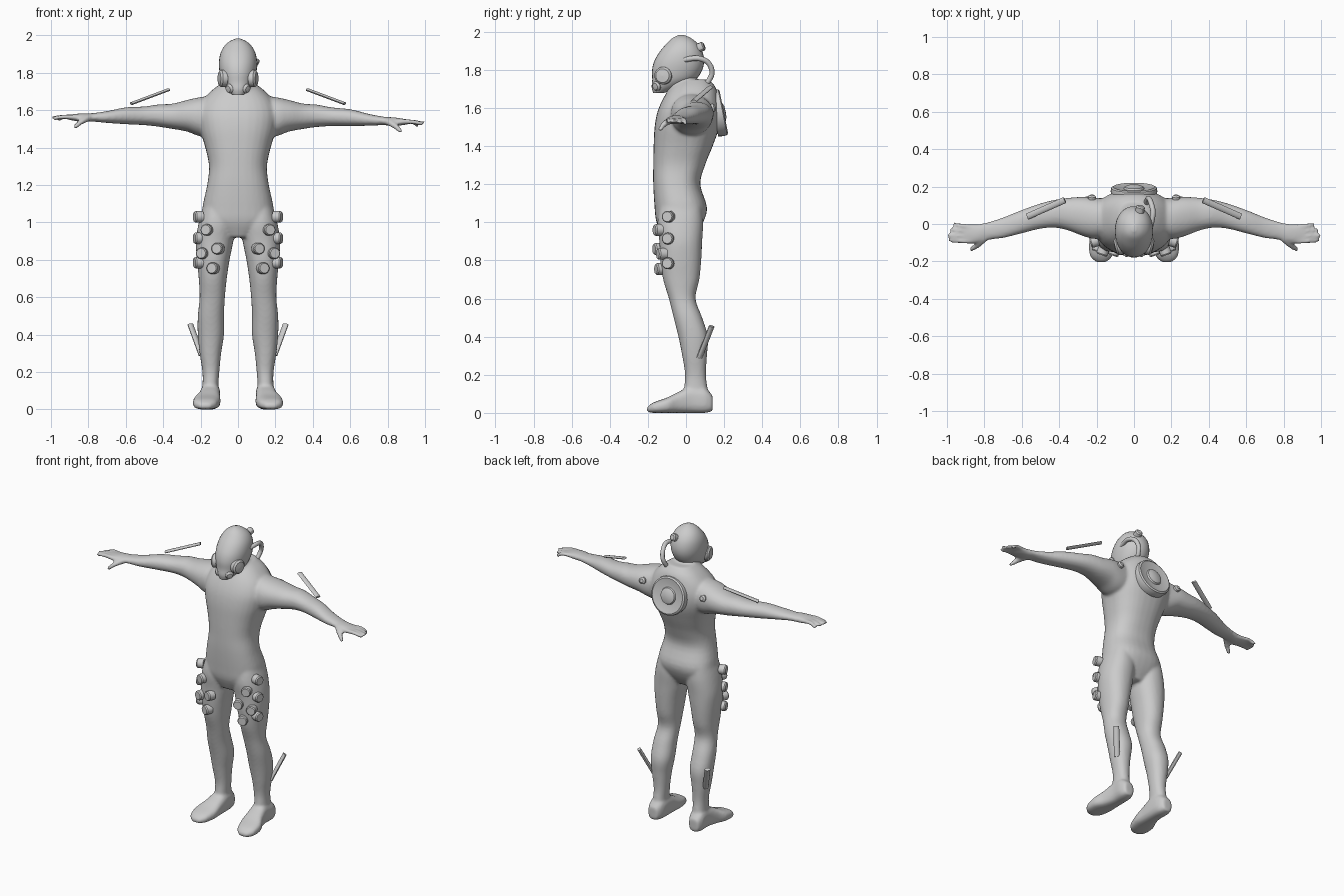
import bpy, bmesh, math
from mathutils import Vector

grey = bpy.data.materials.new("light grey")
grey.diffuse_color = (0.6, 0.6, 0.6, 1)


def finish(name, bm, angle=40):
    bmesh.ops.recalc_face_normals(bm, faces=bm.faces[:])
    me = bpy.data.meshes.new(name)
    bm.to_mesh(me)
    bm.free()
    me.materials.append(grey)
    for p in me.polygons:
        p.use_smooth = True
    me.set_sharp_from_angle(angle=math.radians(angle))
    ob = bpy.data.objects.new(name, me)
    bpy.context.collection.objects.link(ob)
    return ob


def refine(rows, steps):
    """Catmull-Rom interpolation between rows of numbers."""
    out, n = [], len(rows)
    for i in range(n - 1):
        p = [rows[max(i - 1, 0)], rows[i], rows[i + 1], rows[min(i + 2, n - 1)]]
        for k in range(steps):
            t = k / steps
            out.append([0.5 * (2*b + (c-a)*t + (2*a-5*b+4*c-d)*t*t + (3*b-a-3*c+d)*t**3)
                        for a, b, c, d in zip(*p)])
    return out + [list(rows[-1])]


def skin(bm, rings):
    vs = [[bm.verts.new(c) for c in r] for r in rings]
    n = len(vs[0])
    for a, b in zip(vs, vs[1:]):
        for i in range(n):
            bm.faces.new((a[i], a[(i+1) % n], b[(i+1) % n], b[i]))
    bm.faces.new(vs[0])
    bm.faces.new(vs[-1])


def loft(bm, axis, rows, side=1, power=2.2, n=32, tilt=0.0):
    """Rows hold (position, u min, u max, v min, v max) along an axis."""
    rings = []
    for t, u0, u1, v0, v1 in refine(rows, 4):
        ring = []
        for i in range(n):
            a = 2 * math.pi * i / n
            c, s = math.cos(a), math.sin(a)
            u = (u0+u1)/2 + (u1-u0)/2 * math.copysign(abs(c)**(2/power), c)
            v = (v0+v1)/2 + (v1-v0)/2 * math.copysign(abs(s)**(2/power), s)
            x, y, z = {'x': (t, u, v), 'y': (u, t, v), 'z': (u, v, t)}[axis]
            ring.append((x*side, y, z + tilt * max(0, x - 0.4)))
        rings.append(ring)
    skin(bm, rings)


def sweep(bm, pts, radii, n=12, steps=4):
    """Tube through points; radii holds (width, thickness) at start and end."""
    pts = [Vector(p) for p in refine(pts, steps)]
    rings = []
    for i, p in enumerate(pts):
        d = pts[min(i+1, len(pts)-1)] - pts[max(i-1, 0)]
        q = d.to_track_quat('Z', 'Y')
        f = i / (len(pts) - 1)
        w, h = [a + (b-a)*f for a, b in zip(*radii)]
        rings.append([p + q @ Vector((w*math.cos(2*math.pi*k/n), h*math.sin(2*math.pi*k/n), 0))
                      for k in range(n)])
    skin(bm, rings)


def lathe(name, profile, pos, normal, n=24):
    """Turned part: profile of (radius, height) along a normal."""
    bm = bmesh.new()
    q = Vector(normal).to_track_quat('Z', 'Y')
    skin(bm, [[Vector(pos) + q @ Vector((r*math.cos(2*math.pi*k/n), r*math.sin(2*math.pi*k/n), h))
               for k in range(n)] for r, h in profile])
    return finish(name, bm, 30)


# Body: torso, neck, limbs, feet and hands fused into one skin
TORSO = [(.92, -.08, .08, -.12, .04), (1.0, -.185, .185, -.155, .09), (1.08, -.19, .19, -.165, .11),
         (1.2, -.165, .165, -.172, .075), (1.3, -.155, .155, -.172, .10), (1.4, -.175, .175, -.17, .14),
         (1.5, -.205, .205, -.165, .175), (1.58, -.215, .215, -.15, .182), (1.65, -.19, .19, -.12, .172),
         (1.71, -.135, .135, -.08, .155), (1.75, -.08, .08, -.04, .12)]
NECK = [(1.58, -.1, .1, -.1, .06), (1.68, -.08, .08, -.1, .06), (1.78, -.07, .07, -.1, .05)]
LEG = [(.05, .1, .195, 0, .13), (.12, .105, .19, -.01, .115), (.2, .1, .19, -.005, .105),
       (.3, .09, .205, -.02, .11), (.4, .075, .215, -.04, .115), (.5, .075, .215, -.065, .085),
       (.6, .07, .205, -.09, .05), (.7, .06, .21, -.12, .07), (.8, .045, .22, -.135, .08),
       (.9, .025, .225, -.14, .085), (1.0, .015, .21, -.15, .09), (1.09, .04, .185, -.135, .08)]
FOOT = [(-.205, .15, .2, .005, .03), (-.17, .115, .235, 0, .055), (-.1, .095, .24, 0, .08),
        (-.04, .095, .215, 0, .11), (.03, .095, .2, 0, .14), (.1, .1, .2, 0, .13), (.14, .12, .185, .01, .09)]
ARM = [(.1, -.06, .13, 1.46, 1.68), (.2, -.08, .14, 1.46, 1.67), (.27, -.065, .145, 1.485, 1.655),
       (.35, -.035, .14, 1.5, 1.635), (.42, -.02, .13, 1.51, 1.63), (.5, -.025, .11, 1.515, 1.615),
       (.6, -.05, .075, 1.515, 1.605), (.7, -.075, .035, 1.517, 1.58), (.78, -.085, .01, 1.52, 1.565),
       (.83, -.1, 0, 1.515, 1.562), (.88, -.107, 0, 1.52, 1.555), (.91, -.1, -.008, 1.525, 1.55)]
bm = bmesh.new()
loft(bm, 'z', TORSO, power=2.4)
loft(bm, 'z', NECK)
for s in (-1, 1):
    tilt = -.05 * s if s < 0 else 0
    loft(bm, 'z', LEG, s)
    loft(bm, 'y', FOOT, s, power=2.8)
    loft(bm, 'x', ARM, s, tilt=tilt)
    for y0, y1, tip, z in ((-.016, .0, .965, 1.515), (-.042, -.03, .985, 1.525),
                           (-.068, -.06, .998, 1.53), (-.094, -.088, .99, 1.525)):
        sweep(bm, [(.87*s, y0, 1.538 + tilt*.47), (.93*s, (y0+y1)/2, 1.538 + tilt*.53),
                   (tip*s, y1, z + tilt*.6)], ((.015, .014), (.01, .01)))
    sweep(bm, [(.8*s, -.075, 1.54 + tilt*.4), (.84*s, -.115, 1.515 + tilt*.44),
               (.875*s, -.138, 1.483 + tilt*.47)], ((.022, .02), (.011, .011)))
body = finish("body", bm)
mod = body.modifiers.new("fuse", 'REMESH')
mod.mode, mod.voxel_size, mod.use_smooth_shade = 'VOXEL', .009, True
mod = body.modifiers.new("soften", 'SMOOTH')
mod.factor, mod.iterations = .5, 5

# Helmet
bm = bmesh.new()
loft(bm, 'z', [(1.68, -.03, .03, -.172, -.115), (1.71, -.06, .06, -.18, -.03), (1.75, -.085, .085, -.177, .05),
               (1.8, -.098, .098, -.178, .085), (1.85, -.102, .102, -.165, .095), (1.9, -.095, .095, -.135, .085),
               (1.94, -.075, .075, -.1, .06), (1.968, -.045, .045, -.07, .025), (1.983, -.01, .01, -.04, -.01)],
     power=2.1)
finish("helmet", bm, 60)

# Collar edge, low at the throat
bm = bmesh.new()
sweep(bm, [(.088*math.sin(a), -.02 - .088*math.cos(a), 1.685 - .04*math.cos(a))
           for a in [2*math.pi*i/12 for i in range(13)]], ((.012, .012), (.012, .012)))
finish("collar", bm, 60)

# Breathing hose from the helmet side to the upper back
bm = bmesh.new()
sweep(bm, [(.09, -.01, 1.853), (.102, .06, 1.862), (.09, .115, 1.84), (.078, .137, 1.79),
           (.068, .12, 1.745), (.06, .09, 1.71)], ((.014, .014), (.014, .014)))
finish("hose", bm, 60)
lathe("helmet_valve", [(.024, 0), (.024, .028), (.016, .034)], (.03, .065, 1.915), (.2, 1, .4), 12)

# Back disc with dished face and hub
lathe("back_disc", [(.12, -.03), (.125, 0), (.122, .018), (.112, .024), (.07, .014), (.055, .014),
                    (.05, .024), (.03, .032), (.004, .034)], (0, .175, 1.575), (0, 1, .2), 40)

STUD = [(.031, -.02), (.031, .018), (.026, .025), (.003, .025)]
PAD = [(.03, -.04), (.046, -.02), (.046, .006), (.036, .016), (.003, .02)]
for s in (-1, 1):
    tag = "right" if s < 0 else "left"
    # Mask filters
    lathe("cheek_filter_" + tag, PAD, (.085*s, -.12, 1.77), (s, -.25, 0))
    lathe("mouth_filter_" + tag, [(.022, -.03), (.026, 0), (.018, .012), (.002, .014)],
          (.045*s, -.155, 1.715), (.75*s, -.7, -.2), 16)
    # Thigh studs, outer and front rows
    for z in (1.03, .915, .785):
        lathe("side_stud_" + tag, STUD, (.21*s, -.092, z), (s, -.3, 0), 16)
    for x, y, z in ((.165, -.143, .96), (.107, -.145, .86), (.19, -.125, .835), (.133, -.135, .755)):
        lathe("front_stud_" + tag, STUD, (x*s, y, z), (.35*s, -1, 0), 16)
    # Shoulder knob
    lathe("shoulder_knob_" + tag, [(.022, -.03), (.022, .012), (.012, .02)], (.225*s, .135, 1.6), (0, 1, .3), 12)
    # Forearm and calf fins
    bm = bmesh.new()
    sweep(bm, [(.37*s, .128, 1.71), (.57*s, .04, 1.635)], ((.017, .008), (.017, .008)), 10)
    finish("arm_fin_" + tag, bm)
    bm = bmesh.new()
    sweep(bm, [(.255*s, .135, .455), (.195*s, .07, .29)], ((.018, .012), (.018, .012)), 10)
    finish("calf_fin_" + tag, bm)
